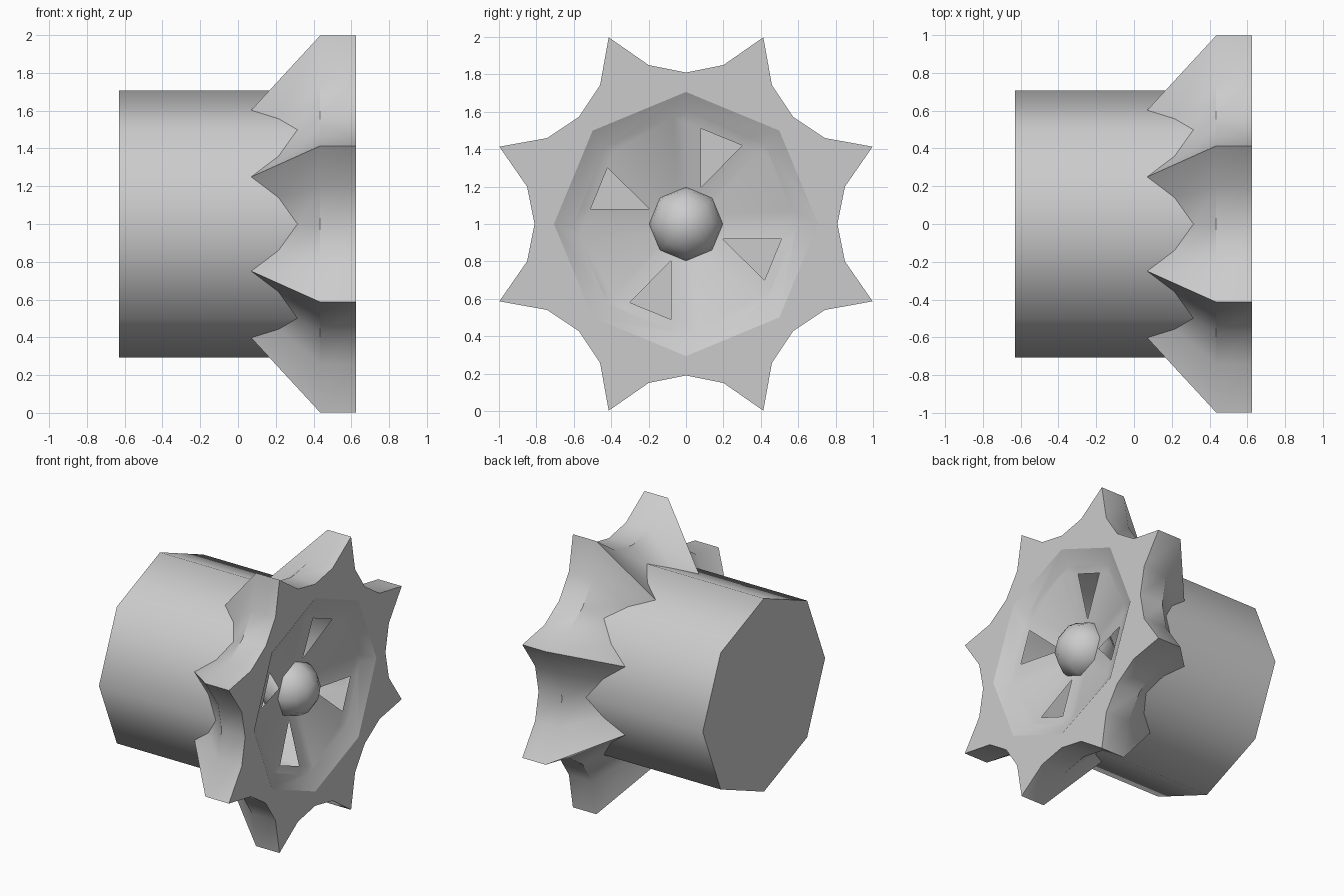
import bpy, bmesh, math
from mathutils import Vector, Matrix

if "Cube" in bpy.data.objects:
    bpy.data.objects.remove(bpy.data.objects["Cube"])

CZ = 1.0       # axle height; the axle runs along x
R = 0.706      # drum radius
BACK, FRONT, PLATE = -0.63, 0.625, 0.435


def ring(bm, pts, x):
    xs = x if isinstance(x, list) else [x] * len(pts)
    return [bm.verts.new((xx, p[0], CZ + p[1])) for p, xx in zip(pts, xs)]


def bridge(bm, a, b):
    n = len(a)
    return [bm.faces.new((a[i], a[(i + 1) % n], b[(i + 1) % n], b[i])) for i in range(n)]


def finish(bm, name, angle, recalc=True):
    if recalc:
        bmesh.ops.recalc_face_normals(bm, faces=bm.faces)
    me = bpy.data.meshes.new(name)
    bm.to_mesh(me)
    bm.free()
    ob = bpy.data.objects.new(name, me)
    bpy.context.collection.objects.link(ob)
    bpy.ops.object.select_all(action='DESELECT')
    ob.select_set(True)
    bpy.context.view_layer.objects.active = ob
    bpy.ops.object.shade_smooth_by_angle(angle=math.radians(angle))
    return ob


def polar(r, a):
    return Vector((r * math.sin(a), r * math.cos(a)))


def octagon(r):
    return [polar(r, k * math.pi / 4) for k in range(8)]


# Octagonal drum with a closed back end
bm = bmesh.new()
back = ring(bm, octagon(R), BACK)
bm.faces.new(back)
bridge(bm, back, ring(bm, octagon(R), PLATE))
bmesh.ops.recalc_face_normals(bm, faces=bm.faces)
if bm.faces[0].normal.x > 0 and len(bm.faces[0].verts) == 8:
    bmesh.ops.reverse_faces(bm, faces=bm.faces)
finish(bm, "drum", 50, False)

# Toothed wheel: star outline that tapers back onto the drum
outer, inner, taper = [], [], []
step = math.pi / 4
for k in range(8):
    a = k * step
    corner, nxt = polar(R, a), polar(R, a + step)
    mid_a = math.atan2(0.2, 0.85)
    outer += [polar(0.81, a), polar(0.873, a + mid_a),
              polar(1.08, a + step / 2), polar(0.873, a + step - mid_a)]
    inner += [corner, corner.lerp(nxt, 0.28), corner.lerp(nxt, 0.5), corner.lerp(nxt, 0.72)]
    taper += [0.315, 0.215, 0.07, 0.215]
bm = bmesh.new()
rings = [ring(bm, inner, taper), ring(bm, outer, PLATE),
         ring(bm, outer, FRONT), ring(bm, inner, FRONT)]
for a, b in zip(rings, rings[1:] + rings[:1]):
    bridge(bm, a, b)
finish(bm, "toothed_wheel", 33)

# Recessed dish with four triangular vents
bm = bmesh.new()
rim = ring(bm, octagon(R), FRONT)
lip = ring(bm, octagon(0.6), 0.565)
low = ring(bm, octagon(0.1), 0.435)
bridge(bm, rim, lip)
floor = bridge(bm, lip, low)
floor_x = 0.57
tri = [Vector((0.08, 0.51)), Vector((0.30, 0.42)), Vector((0.08, 0.195))]
for k in range(4):
    t = [Matrix.Rotation(k * math.pi / 2, 2) @ p for p in tri]
    planes = []
    c = (t[0] + t[1] + t[2]) / 3
    for i in range(3):
        p, q = t[i], t[(i + 1) % 3]
        n = Vector((-(q - p).y, (q - p).x)).normalized()
        if n.dot(c - p) < 0:
            n = -n
        planes.append((p, n))
    for p, n in planes:
        # only cut floor pieces on the vent's side of the dish
        fs = [f for f in bm.faces if all(v.co.x < floor_x for v in f.verts)]
        fs = [f for f in fs
              if Vector(f.calc_center_median().yz - Vector((0, CZ))).dot(c) > 0]
        es = {e for f in fs for e in f.edges}
        vs = {v for f in fs for v in f.verts}
        bmesh.ops.bisect_plane(bm, geom=fs + list(es) + list(vs), dist=1e-5,
                               plane_co=(0, p.x, CZ + p.y), plane_no=(0, n.x, n.y))
    hole = []
    for f in bm.faces:
        m = f.calc_center_median()
        m = Vector((m.y, m.z - CZ))
        if all((m - p).dot(n) > 1e-5 for p, n in planes):
            hole.append(f)
    bmesh.ops.delete(bm, geom=hole, context='FACES')
bm.normal_update()
flip = [f for f in bm.faces if f.normal.x < 0]
bmesh.ops.reverse_faces(bm, faces=flip)
finish(bm, "vented_dish", 50, False)

# Rounded hub in the middle of the dish
bm = bmesh.new()
bmesh.ops.create_uvsphere(bm, u_segments=8, v_segments=8, radius=0.205,
                          matrix=Matrix.Translation((0.42, 0, CZ)) @ Matrix.Rotation(math.pi / 2, 4, 'Y'))
finish(bm, "hub", 60)
